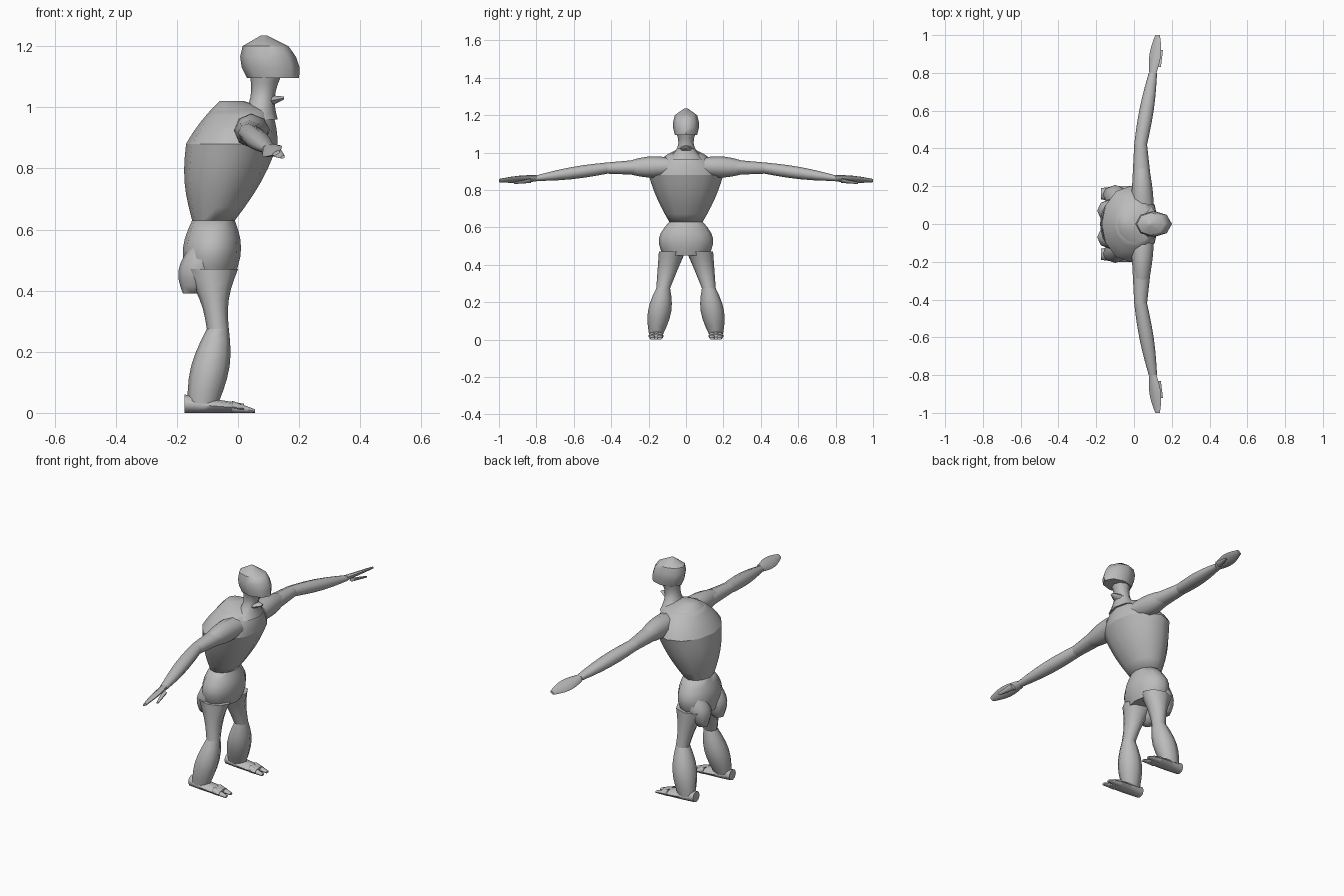
import bpy, bmesh, math
from collections import namedtuple
from mathutils import Vector, Matrix

default_cube = bpy.data.objects.get("Cube")
if default_cube:
    bpy.data.objects.remove(default_cube, do_unlink=True)

grey = bpy.data.materials.new("plain_grey")
grey.use_nodes = True
grey_value = (0.5, 0.5, 0.5, 1)
grey.diffuse_color = grey_value
grey.node_tree.nodes["Principled BSDF"].inputs["Base Color"].default_value = grey_value

# A joint is a centre point and the half sizes of the section there
Joint = namedtuple("Joint", "centre half")

# The two directions spanning a section, for each direction a part runs in
SECTION_PLANES = {
    "upright": (Vector((1, 0, 0)), Vector((0, 1, 0))),
    "sideways": (Vector((1, 0, 0)), Vector((0, 0, 1))),
    "forward": (Vector((0, 1, 0)), Vector((0, 0, 1))),
}


def muscle(name, start, end, bulge=(0, 0), runs="upright", tilt=0, sides=8, steps=6, pair=False):
    """Skin elliptical sections between two joints, swelling or thinning midway."""
    first_dir, second_dir = SECTION_PLANES[runs]
    turn = Matrix.Rotation(tilt, 3, first_dir.cross(second_dir))
    bm = bmesh.new()
    rings = []
    for step in range(steps + 1):
        along = step / steps
        centre = Vector(start.centre).lerp(Vector(end.centre), along)
        swell = Vector(bulge) * math.sin(math.pi * along)
        half = Vector(start.half).lerp(Vector(end.half), along) + swell
        ring = []
        for side in range(sides):
            angle = math.tau * side / sides
            offset = first_dir * half.x * math.cos(angle) + second_dir * half.y * math.sin(angle)
            ring.append(bm.verts.new(centre + turn @ offset))
        rings.append(ring)
    for lower, upper in zip(rings, rings[1:]):
        for side in range(sides):
            following = (side + 1) % sides
            bm.faces.new((lower[side], lower[following], upper[following], upper[side]))
    bm.faces.new(rings[0])
    bm.faces.new(rings[-1])
    bmesh.ops.recalc_face_normals(bm, faces=bm.faces)

    mesh = bpy.data.meshes.new(name)
    bm.to_mesh(mesh)
    bm.free()
    mesh.materials.append(grey)
    part = bpy.data.objects.new(name, mesh)
    bpy.context.collection.objects.link(part)
    if pair:
        mirror = part.modifiers.new("Mirror", "MIRROR")
        mirror.use_axis = (False, True, False)
        mirror.use_mirror_merge = False
    bpy.ops.object.select_all(action="DESELECT")
    part.select_set(True)
    bpy.context.view_layer.objects.active = part
    bpy.ops.object.shade_smooth_by_angle(angle=math.radians(60))


# Hunched trunk
crotch = Joint(centre=(-0.09, 0, 0.45), half=(0.08, 0.12))
waist = Joint(centre=(-0.08, 0, 0.63), half=(0.07, 0.09))
chest = Joint(centre=(-0.02, 0, 0.88), half=(0.15, 0.2))
nape = Joint(centre=(0.01, 0, 0.99), half=(0.1, 0.1))
hump = Joint(centre=(-0.02, 0, 1.02), half=(0.04, 0.04))
muscle("pelvis", crotch, waist, bulge=(0.02, 0.04), sides=12)
muscle("rib_cage", waist, chest, bulge=(0.015, 0.01), sides=12)
muscle("shoulder_yoke", chest, nape, bulge=(0.005, 0.015), sides=12)
muscle("upper_back", nape, hump, sides=12, steps=1)

# Buttocks with pointed lower lobes
lobe = Joint(centre=(-0.15, 0.07, 0.39), half=(0.03, 0.03))
rump = Joint(centre=(-0.11, 0.07, 0.54), half=(0.05, 0.05))
muscle("buttock", lobe, rump, bulge=(0.025, 0.02), pair=True)

# Neck, collar tip and head
throat = Joint(centre=(0.07, 0, 0.96), half=(0.06, 0.1))
skull_base = Joint(centre=(0.09, 0, 1.1), half=(0.05, 0.05))
muscle("neck", throat, skull_base, bulge=(-0.015, -0.03))

collar_root = Joint(centre=(0.1, 0, 1.02), half=(0.04, 0.02))
collar_point = Joint(centre=(0.15, 0, 1.03), half=(0.01, 0.005))
muscle("collar", collar_root, collar_point, runs="forward", steps=2)

jaw = Joint(centre=(0.115, 0, 1.095), half=(0.085, 0.06))
brow = Joint(centre=(0.09, 0, 1.2), half=(0.075, 0.06))
crown = Joint(centre=(0.085, 0, 1.235), half=(0.01, 0.01))
muscle("head", jaw, brow, bulge=(0.015, 0.01), steps=3)
muscle("skull_cap", brow, crown, steps=1)

# Arms
armpit = Joint(centre=(0.045, 0.1, 0.925), half=(0.06, 0.05))
elbow = Joint(centre=(0.035, 0.42, 0.917), half=(0.034, 0.03))
wrist = Joint(centre=(0.1, 0.8, 0.863), half=(0.022, 0.015))
fingertip = Joint(centre=(0.125, 1, 0.85), half=(0.014, 0.006))
deltoid_end = Joint(centre=(0.04, 0.32, 0.92), half=(0.035, 0.03))
muscle("upper_arm", armpit, elbow, runs="sideways", pair=True)
muscle("deltoid", armpit, deltoid_end, bulge=(0.005, 0.015), runs="sideways", pair=True)
muscle("forearm", elbow, wrist, bulge=(0.01, 0.01), runs="sideways", pair=True)

# Flat hands, tipped forward and down
hand_tilt = math.radians(30)
thumb_root = Joint(centre=(0.125, 0.83, 0.85), half=(0.02, 0.01))
thumb_tip = Joint(centre=(0.147, 0.92, 0.837), half=(0.007, 0.005))
muscle("hand", wrist, fingertip, bulge=(0.017, 0), runs="sideways", tilt=-math.copysign(hand_tilt, -1), pair=True)
muscle("thumb", thumb_root, thumb_tip, runs="sideways", tilt=hand_tilt, sides=6, pair=True)

# Legs
hip = Joint(centre=(-0.09, 0.075, 0.47), half=(0.09, 0.07))
knee = Joint(centre=(-0.066, 0.122, 0.275), half=(0.036, 0.037))
ankle = Joint(centre=(-0.115, 0.16, 0.03), half=(0.05, 0.038))
muscle("thigh", hip, knee, bulge=(-0.015, 0), pair=True)
muscle("calf", knee, ankle, bulge=(0.02, 0.025), pair=True)

# Feet with a split toe tip
heel = Joint(centre=(-0.175, 0.16, 0.03), half=(0.03, 0.03))
instep = Joint(centre=(0.02, 0.16, 0.015), half=(0.04, 0.015))
muscle("foot", heel, instep, bulge=(0.005, 0), runs="forward", pair=True)
for name, across in (("inner_toe", 0.14), ("outer_toe", 0.18)):
    toe_root = Joint(centre=(-0.02, across, 0.02), half=(0.02, 0.02))
    toe_tip = Joint(centre=(0.055, across, 0.006), half=(0.012, 0.006))
    muscle(name, toe_root, toe_tip, runs="forward", steps=2, pair=True)
